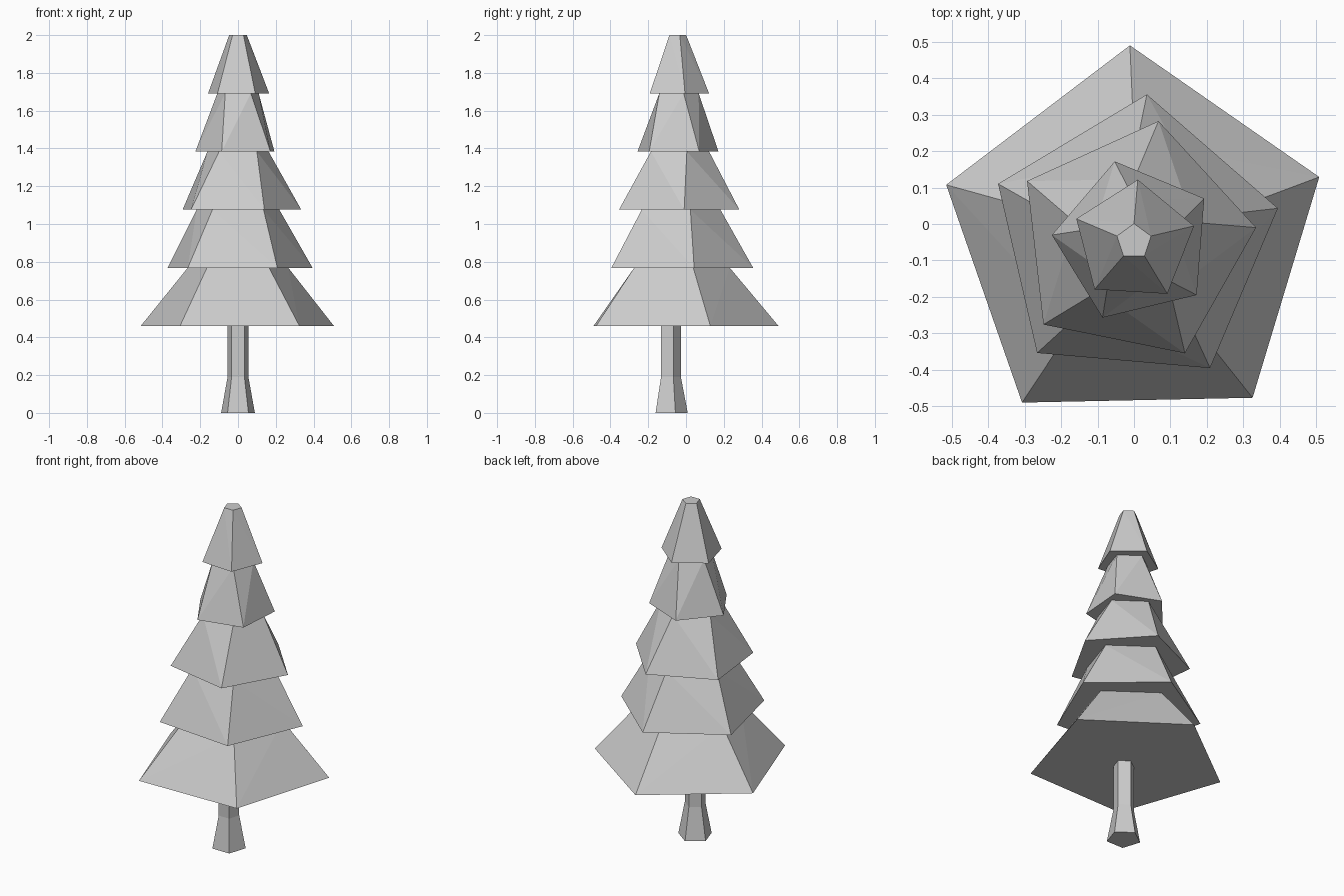
import bpy
import bmesh
from math import sin, cos, radians

cube = bpy.data.objects.get("Cube")
if cube:
    bpy.data.objects.remove(cube, do_unlink=True)

SIDES = 5

grey = bpy.data.materials.new("plain_grey")
grey.use_nodes = True
grey.diffuse_color = (0.6, 0.6, 0.6, 1)
grey.node_tree.nodes["Principled BSDF"].inputs["Base Color"].default_value = (0.6, 0.6, 0.6, 1)


def loft(name, centre_y, rings, cap_top):
    """Skin pentagon rings (z, radius, twist in degrees) with flat triangles."""
    bm = bmesh.new()
    loops = []
    for z, radius, twist in rings:
        angles = [radians(90 + twist + 360 * i / SIDES) for i in range(SIDES)]
        loops.append([bm.verts.new((radius * cos(a), centre_y + radius * sin(a), z))
                      for a in angles])
    for k in range(len(rings) - 1):
        low, high = loops[k], loops[k + 1]
        turned = rings[k][2] > rings[k + 1][2]
        for i in range(SIDES):
            j = (i + 1) % SIDES
            # split each side along its shorter diagonal
            if turned:
                bm.faces.new((low[i], low[j], high[j]))
                bm.faces.new((low[i], high[j], high[i]))
            else:
                bm.faces.new((low[i], low[j], high[i]))
                bm.faces.new((low[j], high[j], high[i]))
    bm.faces.new(list(reversed(loops[0])))
    if cap_top:
        bm.faces.new(loops[-1])
    mesh = bpy.data.meshes.new(name)
    bm.to_mesh(mesh)
    bm.free()
    mesh.materials.append(grey)
    obj = bpy.data.objects.new(name, mesh)
    bpy.context.collection.objects.link(obj)
    return obj


# Trunk: flared foot below a straight stem, top hidden under the branches
loft("trunk", -0.085, [(0, 0.094, 0), (0.19, 0.058, 0), (0.46, 0.058, 0)], False)

# Foliage: stacked tiers (bottom radius, top radius, twist of the lower rim)
tiers = [
    (0.538, 0.28, 1.2),
    (0.405, 0.23, -5),
    (0.337, 0.17, -11.5),
    (0.226, 0.115, 13.5),
    (0.17, 0.049, -3.5),
]
base, height = 0.46, (2 - 0.46) / len(tiers)
rings = []
for n, (bottom, top, twist) in enumerate(tiers):
    rings.append((base + n * height, bottom, twist))
    rings.append((base + (n + 1) * height, top, 0))
loft("foliage", -0.048, rings, True)
